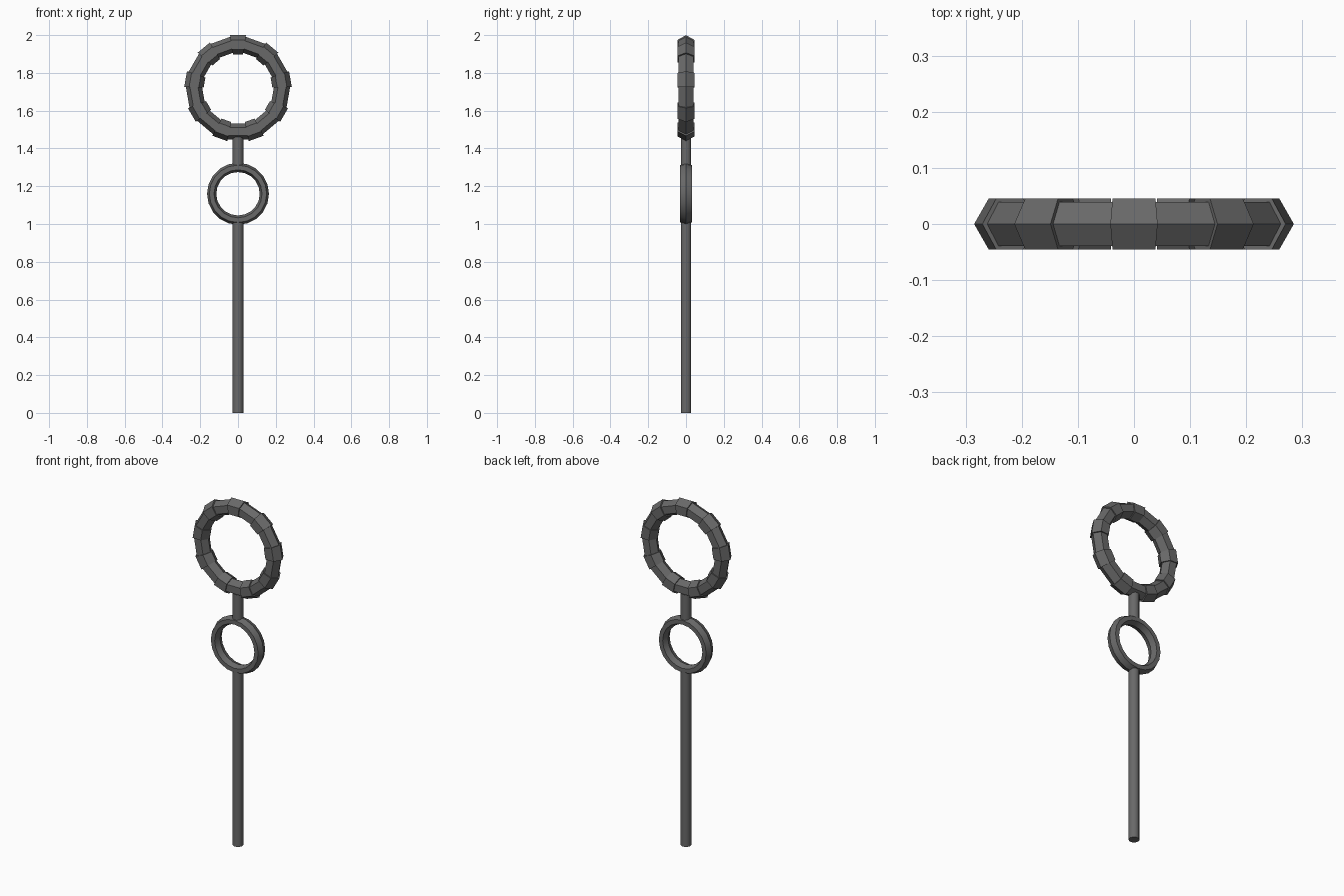
import bpy, bmesh
from math import sin, cos, radians, pi

if "Cube" in bpy.data.objects:
    bpy.data.objects.remove(bpy.data.objects["Cube"])

dark = bpy.data.materials.new("dark_metal")
dark.diffuse_color = (0.14, 0.14, 0.14, 1)
dark.use_nodes = True
dark.node_tree.nodes["Principled BSDF"].inputs["Base Color"].default_value = dark.diffuse_color


def finish(name, bm, smooth=False):
    bmesh.ops.recalc_face_normals(bm, faces=bm.faces)
    me = bpy.data.meshes.new(name)
    bm.to_mesh(me)
    bm.free()
    me.materials.append(dark)
    ob = bpy.data.objects.new(name, me)
    bpy.context.collection.objects.link(ob)
    if smooth:
        bpy.ops.object.select_all(action='DESELECT')
        ob.select_set(True)
        bpy.context.view_layer.objects.active = ob
        bpy.ops.object.shade_smooth_by_angle(angle=radians(40))


def hexagon(r_in, r_out, half_y, flat=0.5):
    # six-sided section with points facing inward and outward
    mid, h = (r_in + r_out) / 2, (r_out - r_in) / 2
    return [(r_out, 0), (mid + h * flat, half_y), (mid - h * flat, half_y),
            (r_in, 0), (mid - h * flat, -half_y), (mid + h * flat, -half_y)]


def sweep(bm, section, angles, zc, closed):
    # sweep a (radius, y) section around the y axis
    rings = [[bm.verts.new((r * cos(a), y, zc + r * sin(a))) for r, y in section]
             for a in angles]
    n = len(section)
    pairs = list(zip(rings, rings[1:]))
    if closed:
        pairs.append((rings[-1], rings[0]))
    else:
        bm.faces.new(rings[0])
        bm.faces.new(rings[-1])
    for a, b in pairs:
        for i in range(n):
            j = (i + 1) % n
            bm.faces.new((a[i], a[j], b[j], b[i]))


def rod(name, z0, z1, r, sides=10):
    bm = bmesh.new()
    loops = [[bm.verts.new((r * cos(2 * pi * i / sides), r * sin(2 * pi * i / sides), z))
              for i in range(sides)] for z in (z0, z1)]
    for i in range(sides):
        j = (i + 1) % sides
        bm.faces.new((loops[0][i], loops[0][j], loops[1][j], loops[1][i]))
    for loop in loops:
        bm.faces.new(loop)
    finish(name, bm, True)


# Shaft and neck
rod("shaft", 0, 1.01, 0.029)
rod("neck", 1.30, 1.46, 0.029)

# Small plain ring
bm = bmesh.new()
sweep(bm, hexagon(0.115, 0.164, 0.032), [2 * pi * i / 20 for i in range(20)], 1.16, True)
finish("small_ring", bm, True)

# Large ring: thin core plus nine raised blocks
ZC, HALF = 1.718, 8.5
centres = [90 + 40 * k for k in range(9)]
edges = [radians(c + s * HALF) for c in centres for s in (-1, 1)]
bm = bmesh.new()
sweep(bm, hexagon(0.19, 0.276, 0.039), edges, ZC, True)
finish("large_ring_core", bm)

bm = bmesh.new()
for c in centres:
    sweep(bm, hexagon(0.182, 0.285, 0.045),
          [radians(c - HALF), radians(c + HALF)], ZC, False)
finish("large_ring_blocks", bm)
